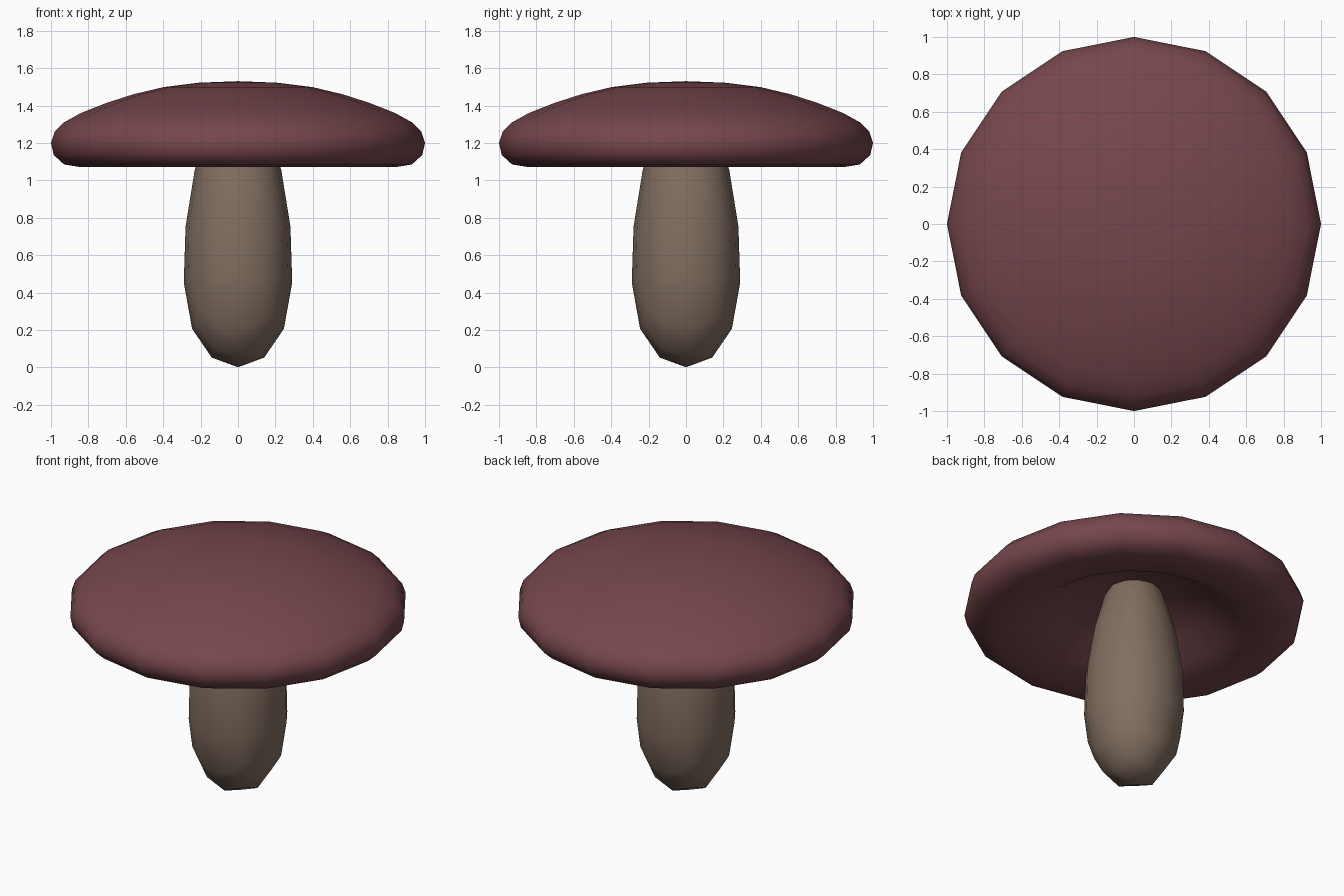
import bpy, bmesh, math

if "Cube" in bpy.data.objects:
    bpy.data.objects.remove(bpy.data.objects["Cube"])


def finish(bm, name, color):
    bmesh.ops.recalc_face_normals(bm, faces=bm.faces)
    for f in bm.faces:
        f.smooth = True
    mesh = bpy.data.meshes.new(name)
    bm.to_mesh(mesh)
    bm.free()
    mat = bpy.data.materials.new(name + "_colour")
    mat.diffuse_color = color
    mat.use_nodes = True
    mat.node_tree.nodes["Principled BSDF"].inputs["Base Color"].default_value = mat.diffuse_color
    mesh.materials.append(mat)
    obj = bpy.data.objects.new(name, mesh)
    bpy.context.collection.objects.link(obj)
    return obj


# Cap: 16-sided lathe, domed top, rounded rim, hollow underside
profile = [(0, 1.53), (0.21, 1.522), (0.40, 1.498), (0.56, 1.46), (0.70, 1.415),
           (0.84, 1.36), (0.93, 1.31), (0.98, 1.26), (1.0, 1.2), (0.985, 1.135),
           (0.93, 1.085), (0.84, 1.07), (0.70, 1.078), (0.59, 1.115),
           (0.45, 1.21), (0.25, 1.29), (0, 1.32)]
SIDES = 16
bm = bmesh.new()
rings = []
for r, z in profile:
    n = SIDES if r else 1
    rings.append([bm.verts.new((r * math.cos(2 * math.pi * i / SIDES),
                                r * math.sin(2 * math.pi * i / SIDES), z))
                  for i in range(n)])
for a, b in zip(rings, rings[1:]):
    for i in range(SIDES):
        j = (i + 1) % SIDES
        corners = [a[i % len(a)], a[j % len(a)], b[j % len(b)], b[i % len(b)]]
        bm.faces.new(list(dict.fromkeys(corners)))
finish(bm, "mushroom_cap", (0.18, 0.062, 0.072, 1))

# Stem: tapered box rounded by subdivision
BOTTOM, TOP, HALF_HEIGHT, MID_Z = 0.488, 0.18, 0.895, 0.752
bm = bmesh.new()
bmesh.ops.create_cube(bm, size=2)
for v in bm.verts:
    w = TOP if v.co.z > 0 else BOTTOM
    v.co = (v.co.x * w, v.co.y * w, MID_Z + v.co.z * HALF_HEIGHT)
stem = finish(bm, "mushroom_stem", (0.22, 0.156, 0.117, 1))
sub = stem.modifiers.new("rounding", 'SUBSURF')
sub.levels = sub.render_levels = 2
